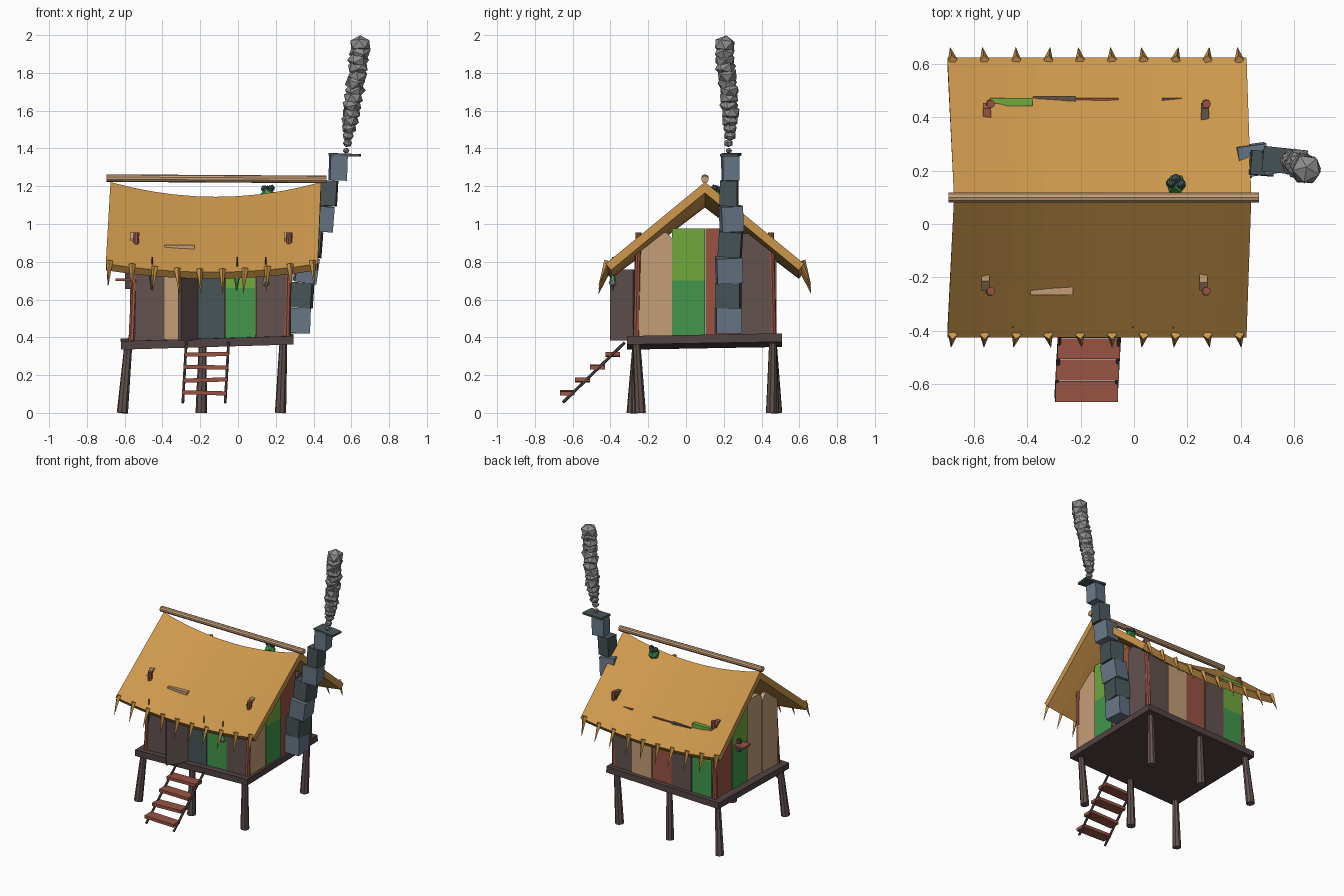
import bpy, bmesh, math, random
from mathutils import Vector, Matrix, Euler

if "Cube" in bpy.data.objects:
    bpy.data.objects.remove(bpy.data.objects["Cube"])

random.seed(4)


def colour(name, r, g, b):
    m = bpy.data.materials.new(name)
    lin = [((c / 255 + 0.055) / 1.055) ** 2.4 for c in (r, g, b)]
    m.diffuse_color = (*lin, 1)
    m.use_nodes = True
    m.node_tree.nodes["Principled BSDF"].inputs["Base Color"].default_value = m.diffuse_color
    return m


STRAW = colour("straw", 205, 152, 76)
TAN = colour("tan wood", 196, 158, 118)
RED = colour("red brown wood", 152, 84, 68)
DARK = colour("dark brown wood", 98, 82, 79)
TIMBER = colour("dark timber", 82, 68, 67)
SLATE = colour("light slate", 104, 119, 134)
COAL = colour("dark slate", 72, 84, 87)
GREY = colour("smoke grey", 142, 142, 142)
GREEN = colour("green paint", 66, 150, 76)
LIME = colour("lime paint", 114, 168, 62)


def finish(name, bm, *mats):
    bmesh.ops.recalc_face_normals(bm, faces=bm.faces)
    me = bpy.data.meshes.new(name)
    bm.to_mesh(me)
    bm.free()
    for m in mats:
        me.materials.append(m)
    ob = bpy.data.objects.new(name, me)
    bpy.context.collection.objects.link(ob)
    return ob


def box(name, centre, size, mat, rot=(0, 0, 0)):
    bm = bmesh.new()
    mx = Matrix.Translation(centre) @ Euler([math.radians(a) for a in rot]).to_matrix().to_4x4()
    bmesh.ops.create_cube(bm, size=1, matrix=mx @ Matrix.Diagonal((*size, 1)))
    return finish(name, bm, mat)


def beam(name, a, b, r1, r2, mat, sides=8):
    a, b = Vector(a), Vector(b)
    d = b - a
    mx = Matrix.Translation((a + b) / 2) @ d.to_track_quat('Z', 'Y').to_matrix().to_4x4()
    bm = bmesh.new()
    bmesh.ops.create_cone(bm, cap_ends=True, segments=sides, radius1=r1, radius2=r2,
                          depth=d.length, matrix=mx)
    return finish(name, bm, mat)


def ball(name, centre, r, mat, squash=1.0, sub=1):
    bm = bmesh.new()
    rot = Euler([random.uniform(0, 6) for _ in range(3)]).to_matrix().to_4x4()
    mx = Matrix.Translation(centre) @ Matrix.Diagonal((1, 1, squash, 1)) @ rot
    bmesh.ops.create_icosphere(bm, subdivisions=sub, radius=r, matrix=mx)
    return finish(name, bm, mat)


def plank(name, along, u0, u1, at, z0, z1, mat, clip=0.0):
    """Upright board running along x or y; green boards are two-tone."""
    t = 0.015
    pts = [(u0, z0), (u1, z0), (u1, z1)]
    if clip:
        pts += [(u1, z1 - clip), (u1 - clip, z1), (u0 + clip, z1), (u0, z1 - clip)]
        pts.pop(2)
    else:
        pts.append((u0, z1))
    bm = bmesh.new()
    place = (lambda u, s, z: (u, at + s, z)) if along == 'x' else (lambda u, s, z: (at + s, u, z))
    f = bm.faces.new([bm.verts.new(place(u, -t, z)) for u, z in pts])
    ext = bmesh.ops.extrude_face_region(bm, geom=[f])['geom']
    shift = (0, 2 * t, 0) if along == 'x' else (2 * t, 0, 0)
    bmesh.ops.translate(bm, vec=shift, verts=[v for v in ext if isinstance(v, bmesh.types.BMVert)])
    if mat is not GREEN:
        return finish(name, bm, mat)
    mid = 0.70 if along == 'y' else 0.66
    bmesh.ops.bisect_plane(bm, geom=bm.verts[:] + bm.edges[:] + bm.faces[:],
                           plane_co=(0, 0, mid), plane_no=(0, 0, 1))
    for f in bm.faces:
        f.material_index = int(f.calc_center_median().z > mid)
    return finish(name, bm, GREEN, LIME)


# Platform and stilts
box("platform", (-0.163, 0.098, 0.378), (0.915, 0.82, 0.045), TIMBER, (1, -1.7, 0))
for row, (y_top, feet) in {"front": (-0.262, (-0.285, -0.262, -0.242)),
                           "back": (0.46, (0.48, 0.465, 0.452))}.items():
    for x_top, x_foot, y_foot in zip((-0.58, -0.187, 0.24), (-0.612, -0.195, 0.225), feet):
        beam(row + "_stilt", (x_foot, y_foot, 0), (x_top, y_top, 0.37), 0.03, 0.021, DARK)

# Ladder
for x in (-0.292, -0.068):
    beam("ladder_rail", (x, -0.652, 0.055), (x + 0.018, -0.325, 0.372), 0.008, 0.008, TIMBER, 6)
for i in range(4):
    box("ladder_tread", (-0.178 + 0.004 * i, -0.628 + 0.08 * i, 0.106 + 0.068 * i),
        (0.235, 0.078, 0.022), RED, (0, (1.5, -1.5, 1, -1)[i], 0))

# Corner posts
for x0, x1 in ((-0.562, -0.537), (0.258, 0.272)):
    for y0, y1 in ((-0.262, -0.252), (0.462, 0.45)):
        beam("corner_post", (x0, y0, 0.38), (x1, y1, 0.955), 0.019, 0.016, RED)

# Plank walls: start, board width, wall position, then (colour, top, clipped corner)
walls = {
    "front": ('x', -0.55, 0.161, -0.255, [(DARK, .86, 0), (TAN, .89, 0), (COAL, .83, 0),
                                          (GREEN, .83, 0), (DARK, .86, 0)]),
    "back": ('x', -0.54, 0.161, 0.46, [(GREEN, .905, 0), (DARK, .872, 0), (RED, .868, 0),
                                       (TAN, .84, 0), (DARK, .878, 0)]),
    "right": ('y', -0.25, 0.176, 0.262, [(TAN, .955, .03), (GREEN, .975, 0),
                                         (RED, .975, 0), (DARK, .95, .02)]),
    "left": ('y', -0.25, 0.176, -0.555, [(TAN, .955, .035), (TAN, .975, .035),
                                         (GREEN, .975, 0), (RED, .95, .02)]),
}
for side, (along, start, w, at, boards) in walls.items():
    for i, (mat, top, clip) in enumerate(boards):
        plank(side + "_plank", along, start + i * w + 0.001, start + (i + 1) * w - 0.001,
              at + (0.004 if i % 2 else -0.002), 0.38, top, mat, clip)

# Door standing ajar, and the small shelf on the left wall
box("open_door", (-0.265, -0.335, 0.572), (0.15, 0.02, 0.375), DARK, (0, 0, 54))
box("left_shelf", (-0.605, 0.215, 0.705), (0.085, 0.085, 0.014), RED)
box("shelf_bracket", (-0.582, 0.215, 0.70), (0.03, 0.015, 0.09), TIMBER)


# Sagging straw roof
def sag(s):
    return 1 - (2 * s - 1) ** 2


N = 10
bm = bmesh.new()
rings = []
for i in range(N + 1):
    s = i / N
    zr, ze = 1.222 - 0.078 * sag(s), 0.79 - 0.045 * sag(s)
    xr, xe = -0.675 + 1.115 * s, -0.70 + 1.122 * s
    prof = [(xe, -0.425, ze), (xr, 0.1, zr), (xe, 0.625, ze),
            (xe, 0.597, ze - 0.035), (xr, 0.1, zr - 0.057), (xe, -0.397, ze - 0.035)]
    rings.append([bm.verts.new(p) for p in prof])
for a, b in zip(rings, rings[1:]):
    for k in range(6):
        bm.faces.new((a[k], a[(k + 1) % 6], b[(k + 1) % 6], b[k]))
for r in (rings[0], rings[-1]):
    bm.faces.new((r[0], r[1], r[4], r[5]))
    bm.faces.new((r[1], r[2], r[3], r[4]))
finish("straw_roof", bm, STRAW)

# Straw tufts along both eaves
for i in range(10):
    s = i / 9
    x, z = -0.68 + 1.075 * s, 0.79 - 0.045 * sag(s)
    for y, d in ((-0.415, -1), (0.615, 1)):
        lean = random.uniform(-0.012, 0.012)
        beam("straw_tuft", (x, y, z + 0.015), (x + lean, y + d * 0.047, z - 0.115),
             0.018, 0.001, STRAW, 4)

beam("ridge_pole", (-0.695, 0.1, 1.243), (0.468, 0.1, 1.236), 0.02, 0.02, TAN, 10)

# Moss and pebbles beside the ridge
ball("roof_moss", (0.157, 0.15, 1.15), 0.04, GREEN)
for dx, dy, dz in ((-0.018, 0.004, 0), (0.02, 0.0, 0.003), (0, 0.02, -0.003)):
    ball("moss_pebble", (0.157 + dx, 0.15 + dy, 1.187 + dz), 0.02, COAL)

# Charms hanging under the front eave
for x in (-0.455, -0.005, 0.148):
    beam("charm_string", (x, -0.388, 0.71), (x, -0.388, 0.825), 0.004, 0.004, TIMBER, 5)
beam("slate_charm", (-0.455, -0.388, 0.73), (-0.458, -0.388, 0.65), 0.017, 0.003, COAL, 6)
beam("green_charm", (-0.005, -0.388, 0.73), (-0.008, -0.388, 0.645), 0.017, 0.003, GREEN, 6)
ball("stone_charm", (0.148, -0.388, 0.688), 0.022, GREY)
beam("charm_cap", (0.148, -0.388, 0.70), (0.148, -0.388, 0.73), 0.018, 0.008, GREEN, 6)

# Leaning chimney of stacked stones: x, y, width, depth, tilts
stones = [(.320, .225, .118, .135, 0, 2, 4), (.335, .225, .118, .128, 0, 4, -6),
          (.362, .228, .115, .136, 3, 8, 5), (.388, .235, .108, .12, -4, 4, -5),
          (.445, .24, .11, .115, 3, 4, 8), (.480, .228, .088, .092, -1, 3, -5),
          (.530, .235, .09, .088, 1, 2, 6)]
for i, (x, y, w, d, rx, ry, rz) in enumerate(stones):
    box("chimney_stone", (x, y, 0.488 + 0.135 * i), (w, d, 0.134),
        COAL if i % 2 else SLATE, (rx, ry, rz))
box("chimney_cap", (0.565, 0.237, 1.366), (0.165, 0.095, 0.014), COAL, (0, 2, -6))

# Rising smoke
M = 15
for i in range(M):
    t = i / (M - 1)
    r = 0.02 + 0.033 * min(1, t * 3.2) + 0.012 * t
    ball("smoke_puff", (0.574 + 0.078 * t + random.uniform(-.005, .005),
                        0.222 + 0.012 * math.sin(5 * t) + random.uniform(-.006, .006),
                        1.388 + 0.56 * t), r * 0.92, GREY, 0.85)
